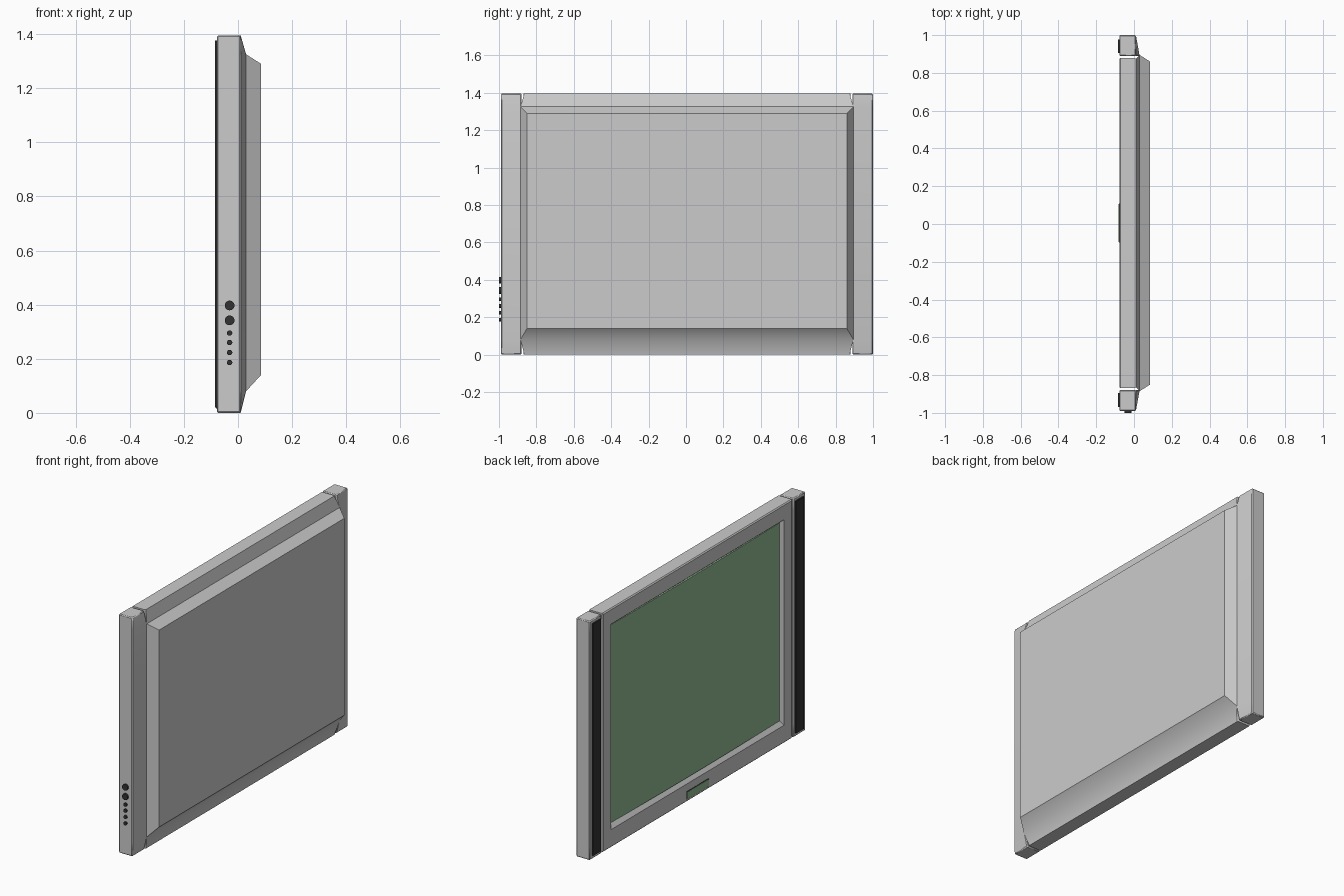
import bpy, bmesh, math
from mathutils import Matrix

cube = bpy.data.objects.get("Cube")
if cube:
    bpy.data.objects.remove(cube, do_unlink=True)

MID = 0.005      # side-to-side centre of the cabinet
TOP = 1.395      # cabinet height
FRONT = -0.078   # cabinet front plane


def material(name, rgb):
    m = bpy.data.materials.new(name)
    m.use_nodes = True
    m.diffuse_color = (*rgb, 1)
    m.node_tree.nodes["Principled BSDF"].inputs["Base Color"].default_value = (*rgb, 1)
    return m


grey = material("silver grey", (0.6, 0.6, 0.6))
green = material("screen green", (0.29, 0.5, 0.3))
black = material("soft black", (0.032, 0.032, 0.032))


def finish(name, bm, mat, bevel=0, smooth=True):
    bmesh.ops.recalc_face_normals(bm, faces=bm.faces)
    mesh = bpy.data.meshes.new(name)
    bm.to_mesh(mesh)
    bm.free()
    mesh.materials.append(mat)
    ob = bpy.data.objects.new(name, mesh)
    bpy.context.collection.objects.link(ob)
    if bevel:
        mod = ob.modifiers.new("soft_edges", "BEVEL")
        mod.width = bevel
        mod.segments = 1
        mod.limit_method = "ANGLE"
        mod.angle_limit = math.radians(60)
    if smooth:
        bpy.ops.object.select_all(action="DESELECT")
        ob.select_set(True)
        bpy.context.view_layer.objects.active = ob
        bpy.ops.object.shade_smooth_by_angle(angle=math.radians(30))
    return ob


def loft(name, rings, mat, **options):
    """Skin a list of point rings and cap both ends."""
    bm = bmesh.new()
    loops = [[bm.verts.new(p) for p in ring] for ring in rings]
    n = len(loops[0])
    for a, b in zip(loops, loops[1:]):
        for i in range(n):
            j = (i + 1) % n
            bm.faces.new((a[i], a[j], b[j], b[i]))
    bm.faces.new(loops[0])
    bm.faces.new(loops[-1])
    return finish(name, bm, mat, **options)


def rect(x, half, low, high):
    """Upright rectangle facing along x."""
    return [(x, MID + y, z) for y, z in
            ((-half, low), (half, low), (half, high), (-half, high))]


def box(name, x0, x1, y0, y1, z0, z1, mat):
    y0, y1 = y0 - MID, y1 - MID
    rings = [[(x, MID + y, z) for y, z in ((y0, z0), (y1, z0), (y1, z1), (y0, z1))]
             for x in (x0, x1)]
    return loft(name, rings, mat, smooth=False)


# Centre cabinet: recessed screen well, bezel, side walls and stepped back
loft("cabinet", [
    rect(-0.055, 0.78, 0.135, 1.285),
    rect(FRONT, 0.80, 0.105, 1.305),
    rect(FRONT, 0.868, 0.006, TOP - 0.006),
    rect(FRONT + 0.006, 0.874, 0, TOP),
    rect(0.004, 0.874, 0, TOP),
    rect(0.01, 0.87, 0, TOP),
    rect(0.03, 0.89, 0.08, 1.325),
    rect(0.085, 0.855, 0.14, 1.29),
], grey)

# Gently bowed screen
steps = 12
arc = []
for i in range(steps + 1):
    t = 2 * i / steps - 1
    arc.append((-0.06 - 0.008 * (1 - t * t), MID + 0.782 * t))
outline = arc + [(-0.05, MID + 0.782), (-0.05, MID - 0.782)]
loft("screen", [[(x, y, z) for x, y in outline] for z in (0.132, 1.288)], green)

# Small display below the screen
box("display_rim", FRONT - 0.002, FRONT, MID - 0.103, MID + 0.103, 0.015, 0.061, black)
box("display", FRONT - 0.004, FRONT, MID - 0.1, MID + 0.1, 0.018, 0.058, green)

# Side speakers: the back slopes inward and tapers at the top and bottom
for side, name in ((-1, "right"), (1, "left")):
    rings = []
    for z, back in ((0, 0.01), (0.08, 0.03), (1.325, 0.03), (TOP, 0.01)):
        profile = ((FRONT, 0.995), (0.01, 0.995), (back, 0.884), (FRONT, 0.884))
        rings.append([(x, MID + side * y, z) for x, y in profile])
    loft(name + "_speaker", rings, grey, bevel=0.005)
    near, far = sorted((MID + side * 0.9, MID + side * 0.973))
    box(name + "_grille", -0.085, FRONT + 0.004, near, far, 0.02, 1.376, black)

# Round controls on the outer side wall
for i, (z, radius) in enumerate(((0.397, 0.018), (0.342, 0.018), (0.295, 0.01),
                                 (0.26, 0.01), (0.223, 0.01), (0.186, 0.01))):
    bm = bmesh.new()
    bmesh.ops.create_cone(
        bm, cap_ends=True, segments=20, radius1=radius, radius2=radius, depth=0.02,
        matrix=Matrix.Translation((-0.031, -0.99, z)) @ Matrix.Rotation(math.pi / 2, 4, "X"))
    finish(f"control_{i + 1}", bm, black)
